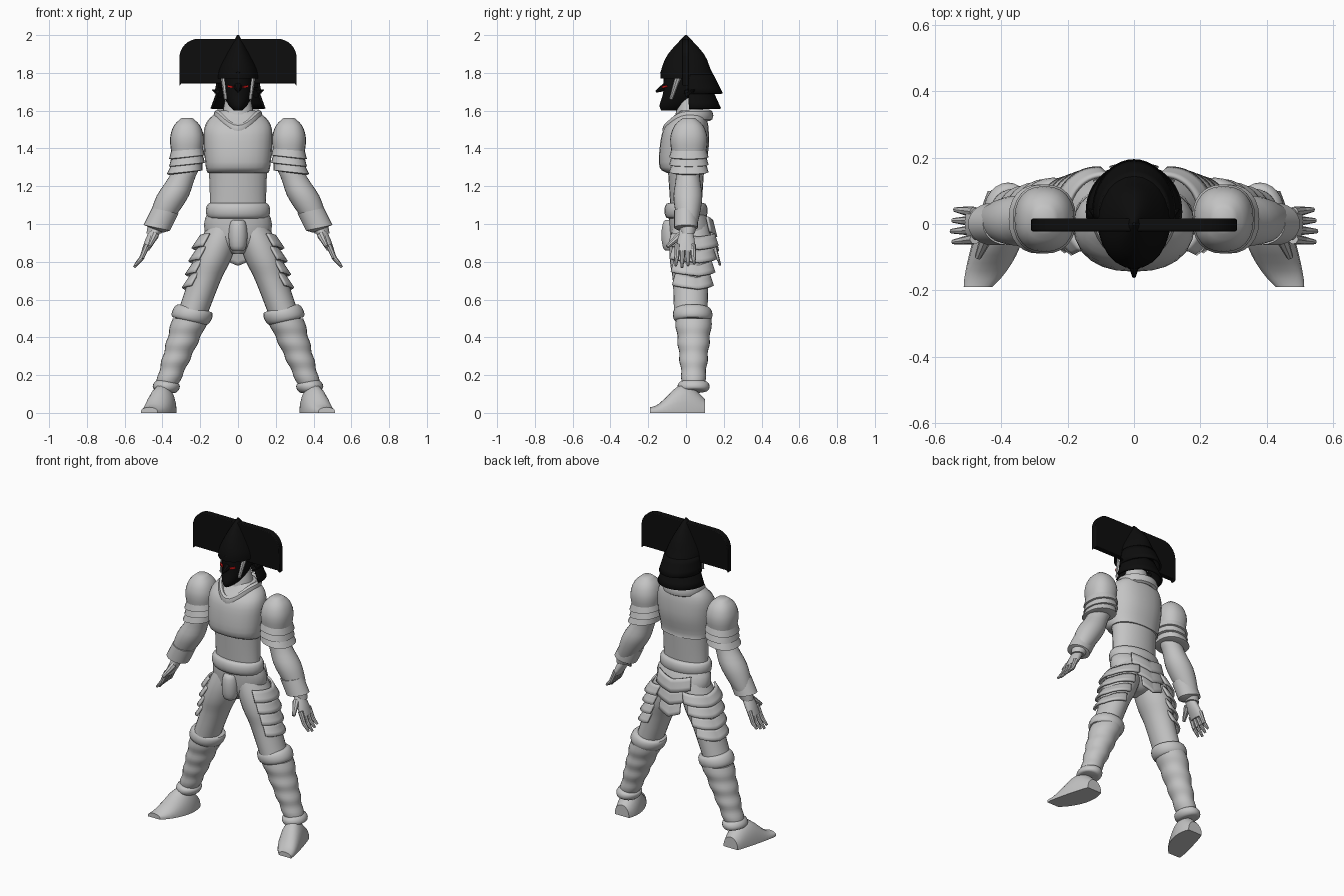
import bpy, bmesh
from math import sin, cos, pi, radians, copysign
from mathutils import Matrix, Vector

cube = bpy.data.objects.get("Cube")
if cube:
    bpy.data.objects.remove(cube, do_unlink=True)


def material(name, red, green, blue):
    mat = bpy.data.materials.new(name)
    mat.use_nodes = True
    colour = (red, green, blue, 1)
    mat.diffuse_color = colour
    mat.node_tree.nodes["Principled BSDF"].inputs["Base Color"].default_value = colour
    return mat


STEEL = material("pale grey armour", .55, .55, .55)
BLACK = material("black lacquer", .004, .004, .004)
RED = material("red eyes", .7, .01, .01)
SILVER = material("silver trim", .5, .5, .5)


# Sideways position of each limb's centre line at a given height
def middle(z):
    return 0


def leg_line(z):
    return .43 - .36 * z


def arm_line(z):
    return .27 + max(0, 1.3 - z) / 2


def finish(name, mat, bm):
    """Turn a bmesh into a smooth object with sharp edges kept."""
    bmesh.ops.recalc_face_normals(bm, faces=bm.faces)
    mesh = bpy.data.meshes.new(name)
    bm.to_mesh(mesh)
    bm.free()
    mesh.materials.append(mat)
    mesh.shade_smooth()
    mesh.set_sharp_from_angle(angle=radians(40))
    obj = bpy.data.objects.new(name, mesh)
    bpy.context.collection.objects.link(obj)
    return obj


def skin(name, mat, rows, closed=True, capped=True):
    """Bridge rows of points; rows that are not closed become thin plates."""
    bm = bmesh.new()
    rows = [[bm.verts.new(point) for point in row] for row in rows]
    count = len(rows[0])
    for low, high in zip(rows, rows[1:]):
        for k in range(count if closed else count - 1):
            following = (k + 1) % count
            bm.faces.new((low[k], low[following], high[following], high[k]))
    if closed and capped:
        bm.faces.new(rows[0])
        bm.faces.new(rows[-1])
    obj = finish(name, mat, bm)
    if not closed:
        solid = obj.modifiers.new("thickness", "SOLIDIFY")
        solid.thickness = .012
        solid.offset = 0
    return obj


def flow(rings, steps):
    """Add rings between the given ones along a smooth curve."""
    result, last = [], len(rings) - 1
    for i in range(last):
        a, b, c, d = (Vector(rings[min(max(i + k, 0), last)]) for k in (-1, 0, 1, 2))
        for t in (j / steps for j in range(steps)):
            result.append(b + (c - a) * t / 2 + (a * 2 - b * 5 + c * 4 - d) * t * t / 2
                          + (b * 3 - a - c * 3 + d) * t * t * t / 2)
    return result + [Vector(rings[last])]


def loft(name, rings, mat=STEEL, side=1, line=middle, arc=None, tilt=0, dip=0, power=2, steps=3):
    """Rings are (z, half width, half depth, y centre); an arc makes an open plate."""
    start, end = arc or (0, 360)
    count = 24
    rows = []
    for z, width, depth, y in flow(rings, steps):
        row = []
        for t in (k / count for k in range(count + 1 if arc else count)):
            a = radians(start + (end - start) * t)
            u, v = (copysign(abs(w) ** (2 / power), w) for w in (cos(a), sin(a)))
            drop = dip * (1 - abs(2 * t - 1))
            row.append((side * (line(z) + u * width), y + v * depth, z + tilt * u - drop))
        rows.append(row)
    return skin(name, mat, rows, closed=not arc)


def rounds(y, ratio, *pairs):
    """Rings of constant proportion from (z, half width) pairs."""
    return [(z, width, width * ratio, y) for z, width in pairs]


def roll(name, z, width, depth, y, height, **options):
    """Padded band with a rounded outer edge."""
    angles = [pi * k / 8 for k in range(-4, 5)]
    loft(name, [(z + height * sin(a), width + .02 * cos(a), depth + .02 * cos(a), y)
                for a in angles], steps=1, **options)


def taper(name, mat, start, end, wide, narrow):
    """Tapered rod between two points."""
    start, end = Vector(start), Vector(end)
    axis = end - start
    turn = axis.to_track_quat("Z", "Y").to_matrix().to_4x4()
    bm = bmesh.new()
    bmesh.ops.create_cone(bm, cap_ends=True, segments=8, radius1=wide, radius2=narrow,
                          depth=axis.length, matrix=Matrix.Translation((start + end) / 2) @ turn)
    finish(name, mat, bm)


# Torso
loft("abdomen", [(1.05, .15, .08, 0), (1.2, .15, .09, 0), (1.35, .16, .1, 0)])
loft("chest_plate", [(1.27, .16, .1, 0), (1.3, .17, .12, -.02), (1.4, .18, .13, -.01),
                     (1.5, .18, .12, 0), (1.56, .15, .09, .02), (1.6, .09, .07, .03)], power=2.3)
loft("neck", rounds(.02, .9, (1.5, .1), (1.6, .08), (1.7, .06)))

# Scarf collar dipping to a point at the front
rows = []
for a in (pi * k / 16 for k in range(33)):
    front = max(0, cos(a)) ** 3
    centre = Vector((.11 * sin(a), .025 - .1 * cos(a) - .03 * front, 1.575 - .075 * front))
    outward = Vector((sin(a), -cos(a), 0))
    rows.append([centre + outward * .02 * cos(b) + Vector((0, 0, .03 * sin(b)))
                 for b in (pi * k / 4 for k in range(8))])
skin("scarf_collar", STEEL, rows, capped=False)

# Hips, belt, groin guard and layered tail plates
loft("hips", [(1.08, .15, .09, 0), (1, .18, .11, .02), (.9, .15, .11, .03), (.84, .03, .06, .02)])
roll("belt", 1.07, .15, .095, 0, .04)
roll("groin_guard", .94, .03, .03, -.08, .08)
for i in range(3):
    top, spread, back = 1.04 - .075 * i, 42 - 9 * i, .01 * i
    loft(f"tail_plate_{i + 1}", [(top, .17, .12, .02 + back), (top - .08, .18, .13, .03 + back)],
         arc=(90 - spread, 90 + spread), dip=.03)

for label, s in (("left_", 1), ("right_", -1)):
    # Shoulder dome and overlapping arm plates
    arm = {"side": s, "line": arm_line}
    loft(label + "shoulder", rounds(.015, 1.1, (1.56, .03), (1.52, .07), (1.45, .09), (1.36, .08)),
         power=2.3, **arm)
    for i in range(3):
        top = 1.41 - .04 * i
        loft(f"{label}arm_plate_{i + 1}",
             rounds(.015, 1.1, (top, .08), (top - .055, .095), (top - .06, .08)),
             tilt=-.01, power=2.3, steps=1, **arm)

    # Arm and wrist cuff
    loft(label + "arm", rounds(.01, .9, (1.4, .07), (1.25, .07), (1.15, .085), (1.05, .07),
                               (.95, .04)), **arm)
    loft(label + "wrist_cuff", rounds(0, .9, (1.07, .07), (.98, .07), (.97, .04)),
         tilt=.015, steps=1, **arm)

    # Hand
    loft(label + "palm", [(.98, .03, .03, 0), (.92, .03, .045, 0), (.86, .02, .05, 0)], **arm)
    for i in range(4):
        y = -.045 + .027 * i
        tip = .77 + .01 * abs(i - 1)
        knuckle = (s * .51, y * 1.1, .82)
        taper(f"{label}finger_{i + 1}_base", STEEL, (s * .48, y, .89), knuckle, .016, .013)
        taper(f"{label}finger_{i + 1}_tip", STEEL, knuckle,
              (s * (arm_line(tip) + .015), y * 1.2, tip), .013, .007)
    taper(label + "thumb", STEEL, (s * .44, -.03, .94), (s * .47, -.1, .88), .022, .01)

    # Thigh with overlapping outer plates
    leg = {"side": s, "line": leg_line}
    loft(label + "thigh", rounds(.025, 1.1, (1, .085), (.9, .1), (.8, .1), (.7, .086), (.5, .08)),
         **leg)
    for i in range(4):
        top, width = .95 - .07 * i, .11 - .008 * i
        loft(f"{label}thigh_plate_{i + 1}",
             rounds(.025, 1.1, (top, width), (top - .065, width + .02)),
             arc=(-55, 95), dip=.02, **leg)

    # Ribbed greave, knee roll and ankle cuff
    ribs = [(.5 - .045 * i, .095 - .005 * i + .006 * (i % 2)) for i in range(9)]
    loft(label + "greave", rounds(.04, 1, *ribs), **leg)
    roll(label + "knee_roll", .52, .085, .085, .035, .035, tilt=.02, **leg)
    roll(label + "ankle_cuff", .14, .05, .065, .04, .025, tilt=.01, **leg)

    # Shoe with a flat sole, from heel to toe
    rows = []
    arch = [pi * k / 10 for k in range(11)]
    for t in (k / 12 for k in range(13)):
        x, y = .39 + .08 * t * t, .1 - .29 * t
        width = .075 * sin(pi * (.12 + .8 * t)) ** .4
        height = .02 + .12 * sin(pi * (.2 + .8 * t)) ** 2
        upper = [(s * (x + width * cos(a)), y, .01 + height * sin(a)) for a in arch]
        rows.append(upper + [(s * (x - width), y, 0), (s * (x + width), y, 0)])
    skin(label + "shoe", STEEL, rows)

    # Eye, side trim and ear spike
    place = (Matrix.Translation((s * .04, -.113, 1.727)) @ Matrix.Rotation(s * .65, 4, "Z")
             @ Matrix.Rotation(-s * .15, 4, "Y") @ Matrix.Diagonal((.034, .009, .011, 1)))
    bm = bmesh.new()
    bmesh.ops.create_cube(bm, size=1, matrix=place)
    finish(label + "eye", RED, bm)
    taper(label + "side_trim", SILVER, (s * .075, -.04, 1.78), (s * .065, -.08, 1.66), .018, .009)
    taper(label + "ear_spike", BLACK, (s * .09, .01, 1.69), (s * .135, .045, 1.71), .025, .003)

# Face mask and nose
loft("face_mask", [(1.8, .08, .11, -.01), (1.7, .08, .11, -.01), (1.63, .05, .09, -.05),
                   (1.6, .02, .05, -.08)], BLACK)
taper("nose", BLACK, (0, -.1, 1.73), (0, -.16, 1.7), .026, .005)

# Helmet bowl with a front ridge, and flared neck guards
loft("helmet", [(2, .005, .005, 0), (1.9, .06, .095, 0), (1.82, .1, .13, 0),
                (1.77, .11, .145, .01)], BLACK)
taper("helmet_front_ridge", BLACK, (0, -.11, 1.79), (0, -.03, 1.96), .03, .006)
loft("neck_guard_upper", [(1.79, .1, .11, .03), (1.69, .12, .15, .04)], BLACK, arc=(-10, 190))
loft("neck_guard_lower", [(1.72, .1, .1, .03), (1.61, .14, .14, .04)], BLACK, arc=(-10, 190))

# Broad crest plate with rounded upper corners
outline = [(.31, 1.73)] + [(.21 + .1 * cos(a), 1.88 + .1 * sin(a))
                           for a in (pi * k / 16 for k in range(9))]
outline += [(-x, z) for x, z in reversed(outline)] + [(-.3, 1.745), (.3, 1.745)]
crest = skin("crest", BLACK, [[(x, y, z) for x, z in outline] for y in (-.022, .016)])
bevel = crest.modifiers.new("rounded_edge", "BEVEL")
bevel.width = .008
bevel.segments = 2
